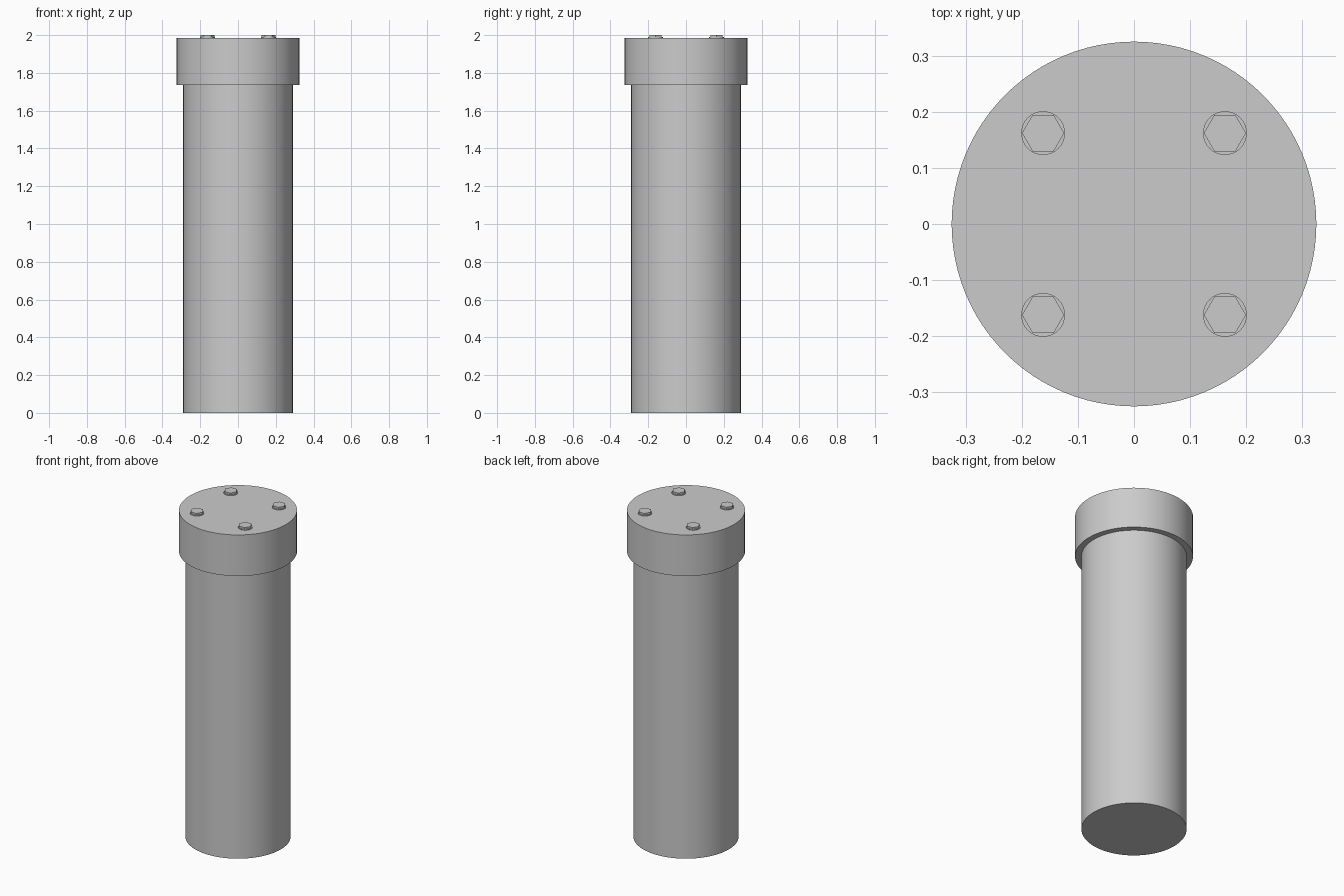
import bpy
import math

cube = bpy.data.objects.get("Cube")
if cube:
    bpy.data.objects.remove(cube, do_unlink=True)

# Single grey metal
grey = bpy.data.materials.new("grey_metal")
grey.use_nodes = True
colour = (0.6, 0.6, 0.6, 1)
grey.diffuse_color = colour
grey.node_tree.nodes["Principled BSDF"].inputs["Base Color"].default_value = colour


def cylinder(name, radius, bottom, top, x=0, y=0, sides=96):
    """Upright cylinder or prism between two heights."""
    bpy.ops.mesh.primitive_cylinder_add(
        vertices=sides, radius=radius, depth=top - bottom,
        location=(x, y, (bottom + top) / 2))
    obj = bpy.context.object
    obj.name = name
    obj.data.materials.append(grey)
    if sides > 6:
        bpy.ops.object.shade_smooth_by_angle(angle=math.radians(30))
    return obj


CAP_BOTTOM, CAP_TOP, TOP = 1.735, 1.985, 2.0
WASHER_TOP = CAP_TOP + 0.004
BOLT_OFFSET = 0.162

# Main column and the wider cap
cylinder("column", 0.29, 0, CAP_BOTTOM)
cylinder("cap", 0.325, CAP_BOTTOM, CAP_TOP)

# Four hex bolts on round washers
for side, x in (("left", BOLT_OFFSET), ("right", -BOLT_OFFSET)):
    for end, y in (("front", -BOLT_OFFSET), ("back", BOLT_OFFSET)):
        cylinder(f"washer_{end}_{side}", 0.039, CAP_TOP, WASHER_TOP, x, y, 32)
        head = cylinder(f"bolt_head_{end}_{side}", 0.0375, WASHER_TOP, TOP, x, y, 6)
        head.rotation_euler.z = math.radians(30)  # corners point along x
